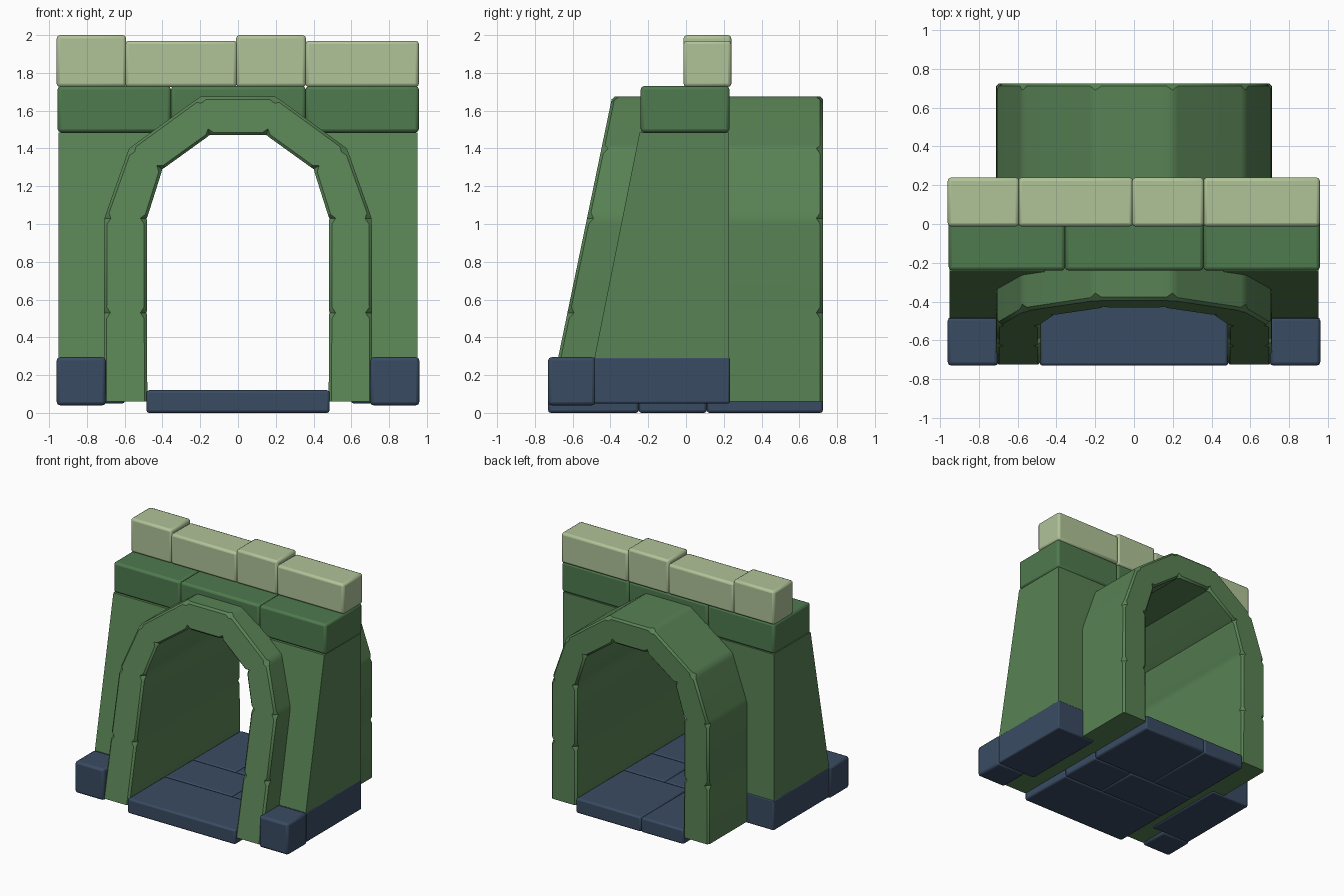
import bpy, bmesh
from mathutils import Vector

if "Cube" in bpy.data.objects:
    bpy.data.objects.remove(bpy.data.objects["Cube"])


def material(name, rgb):
    def lin(c):
        c /= 255
        return c / 12.92 if c < 0.04 else ((c + 0.055) / 1.055) ** 2.4
    m = bpy.data.materials.new(name)
    m.diffuse_color = [lin(c) for c in rgb] + [1]
    m.use_nodes = True
    m.node_tree.nodes["Principled BSDF"].inputs["Base Color"].default_value = m.diffuse_color
    return m


GREEN = material("moss green stone", (88, 130, 84))
DEEP = material("deep green stone", (79, 122, 78))
PALE = material("pale sage stone", (176, 195, 152))
BLUE = material("slate blue stone", (57, 75, 98))


def add_mesh(name, verts, faces, mat, bevel=0):
    me = bpy.data.meshes.new(name)
    me.from_pydata([tuple(v) for v in verts], [], faces)
    me.materials.append(mat)
    bm = bmesh.new()
    bm.from_mesh(me)
    bmesh.ops.recalc_face_normals(bm, faces=bm.faces)
    bm.to_mesh(me)
    bm.free()
    ob = bpy.data.objects.new(name, me)
    bpy.context.collection.objects.link(ob)
    if bevel:
        b = ob.modifiers.new("Bevel", "BEVEL")
        b.width = bevel
        b.segments = 2
    bpy.context.view_layer.objects.active = ob
    for o in bpy.context.selected_objects:
        o.select_set(False)
    ob.select_set(True)
    bpy.ops.object.shade_smooth_by_angle(angle=0.6)
    return ob


def box(name, x0, x1, y0, y1, z0, z1, mat, bevel=0.018):
    v = [(x, y, z) for x in (x0, x1) for y in (y0, y1) for z in (z0, z1)]
    f = [(0, 1, 3, 2), (4, 6, 7, 5), (0, 4, 5, 1), (2, 3, 7, 6), (0, 2, 6, 4), (1, 5, 7, 3)]
    return add_mesh(name, v, f, mat, bevel)


# Arch tunnel: (outer, inner) joints, chamfered section, nicked at each joint
half = [((.71, .06), (.48, .06)), ((.71, .53), (.482, .53)), ((.708, 1.03), (.482, 1.03)),
        ((.577, 1.40), (.40, 1.29)), ((.20, 1.675), (.15, 1.47))]
joints = [(Vector(o), Vector(i)) for o, i in half]
joints += [(Vector((-o.x, o.y)), Vector((-i.x, i.y))) for o, i in reversed(joints)]
stations = []
for k, (a, b) in enumerate(zip(joints, joints[1:])):
    d = min(0.3, 0.03 / (b[0] - a[0]).length)
    for t in (0, d, 1 - d):
        stations.append((a[0].lerp(b[0], t), a[1].lerp(b[1], t),
                         0.035 if t == 0 and k else 0.015))
stations.append((*joints[-1], 0.015))


def arch_front(z):
    return -0.725 + 0.207 * (z - 0.06)


verts, faces = [], []
for o, i, c in stations:
    s = c / (o - i).length
    oc, ic = o.lerp(i, s), i.lerp(o, s)
    nick = c - 0.015
    oo, ii = o.lerp(i, nick * 0.3), i.lerp(o, nick * 0.3)
    for p, front, off in ((oo, 1, c), (oc, 1, 0), (ic, 1, 0), (ii, 1, c),
                          (ii, 0, -c), (ic, 0, 0), (oc, 0, 0), (oo, 0, -c)):
        verts.append((p.x, (arch_front(p.y) if front else 0.725) + off, p.y))
n = len(stations)
for k in range(n - 1):
    for j in range(8):
        a, b = k * 8 + j, k * 8 + (j + 1) % 8
        faces.append((a, b, b + 8, a + 8))
faces += [tuple(range(8)), tuple(range(n * 8 - 8, n * 8))]
add_mesh("arch_tunnel", verts, faces, GREEN)

# Sloping side walls and their footings
wall = [(.95, .28), (.95, 1.485), (.294, 1.485), (.49, 1.345), (.6, 1.03), (.6, .28)]
for side, s in (("left", -1), ("right", 1)):
    m = len(wall)
    v = [(s * x, -0.485 + 0.2 * (z - 0.29), z) for x, z in wall]
    v += [(s * x, 0.228, z) for x, z in wall]
    f = [tuple(range(m)), tuple(range(m, 2 * m))]
    f += [(k, (k + 1) % m, (k + 1) % m + m, k + m) for k in range(m)]
    add_mesh(side + "_wall", v, f, GREEN)
    xs = sorted((s * .60, s * .952))
    box(side + "_footing", *xs, -0.49, 0.232, 0.05, 0.295, BLUE, 0.01)
    xs = sorted((s * .70, s * .96))
    box(side + "_front_block", *xs, -0.73, -0.48, 0.04, 0.295, BLUE)

# Cornice stones above the arch
for k, (x0, x1) in enumerate(((-.955, -.355), (-.355, .358), (.358, .958))):
    # the middle stone sits above the opening
    box("cornice_stone_%d" % k, x0, x1, -0.24, 0.23, 1.485, 1.73, DEEP)

# Pale parapet stones
for k, (x0, x1, top) in enumerate(((-.96, -.592, 2.0), (-.597, -.005, 1.97),
                                   (-.01, .36, 2.0), (.357, .958, 1.97))):
    box("parapet_stone_%d" % k, x0, x1, -0.013, 0.24, 1.725, top, PALE)

# Floor slabs
for k, r in enumerate(((-.485, .485, -.73, -.25), (-.485, .12, -.25, .11), (.12, .485, -.25, .11),
                       (-.485, -.1, .11, .725), (-.1, .485, .11, .725))):
    box("floor_slab_%d" % k, *r, 0, 0.12, BLUE, 0.014)
